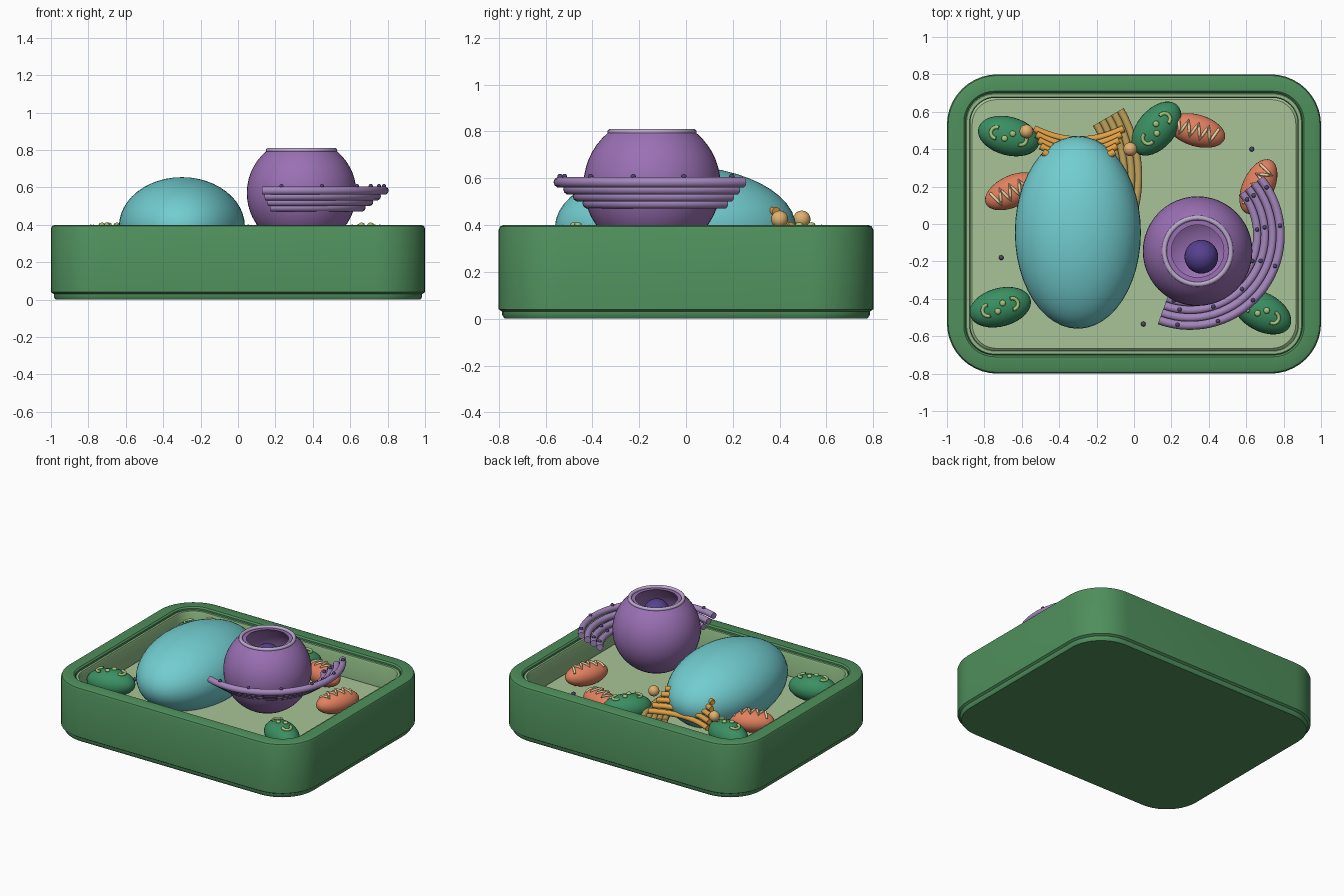
import bpy, bmesh, math
from math import sin, cos, pi, radians, sqrt

if "Cube" in bpy.data.objects:
    bpy.data.objects.remove(bpy.data.objects["Cube"])


def material(name, hexcol):
    lin = [((int(hexcol[i:i + 2], 16) / 255 + 0.055) / 1.055) ** 2.4 for i in (0, 2, 4)]
    m = bpy.data.materials.new(name)
    m.diffuse_color = (*lin, 1)
    m.use_nodes = True
    m.node_tree.nodes["Principled BSDF"].inputs["Base Color"].default_value = m.diffuse_color
    return m


WALL = material("wall_green", "4f8f5c")
MEMBRANE = material("membrane_green", "8fbb86")
CYTO = material("cytoplasm", "a9c497")
VAC = material("vacuole_blue", "72cdd0")
NUC = material("nucleus_purple", "9a70b4")
RIM = material("rim_lavender", "bba8cc")
NUCLEOLUS = material("nucleolus_violet", "56408f")
ROUGH = material("rough_er", "a486bd")
DOT = material("ribosome", "50466e")
TAN = material("smooth_er", "c2a45c")
GOLD = material("golgi_orange", "e0a044")
VES = material("vesicle", "e0b070")
LEAF = material("chloroplast_green", "3a8f62")
GRANA = material("grana", "a5c47a")
MITO = material("mito_orange", "e2805f")
CRISTAE = material("cristae", "ecd2a4")


def finish(ob, mat, angle=35):
    ob.data.materials.append(mat)
    bpy.ops.object.select_all(action='DESELECT')
    ob.select_set(True)
    bpy.context.view_layer.objects.active = ob
    if ob.type == 'CURVE':
        bpy.ops.object.convert(target='MESH')
        ob = bpy.context.view_layer.objects.active
    bpy.ops.object.shade_smooth_by_angle(angle=radians(angle))
    return ob


def mesh_object(name, bm, mat):
    bmesh.ops.recalc_face_normals(bm, faces=bm.faces[:])
    me = bpy.data.meshes.new(name)
    bm.to_mesh(me)
    bm.free()
    ob = bpy.data.objects.new(name, me)
    bpy.context.collection.objects.link(ob)
    return finish(ob, mat)


def rounded_loft(name, rings, mat, loop=False, n=10):
    """Skin rounded rectangles given as (half x, half y, radius, z)."""
    bm = bmesh.new()
    loops = []
    for hx, hy, r, z in rings:
        pts = []
        for k, (sx, sy) in enumerate(((1, 1), (-1, 1), (-1, -1), (1, -1))):
            for i in range(n + 1):
                a = (k + i / n) * pi / 2
                pts.append(bm.verts.new((sx * (hx - r) + r * cos(a), sy * (hy - r) + r * sin(a), z)))
        loops.append(pts)
    pairs = list(zip(loops, loops[1:]))
    if loop:
        pairs.append((loops[-1], loops[0]))
    else:
        bm.faces.new(loops[0])
        bm.faces.new(loops[-1])
    for a, b in pairs:
        for i in range(len(a)):
            j = (i + 1) % len(a)
            bm.faces.new((a[i], a[j], b[j], b[i]))
    return mesh_object(name, bm, mat)


def ball(name, loc, size, mat, rot=0, seg=32):
    bpy.ops.mesh.primitive_uv_sphere_add(segments=seg, ring_count=seg // 2, radius=1,
                                         location=loc, rotation=(0, 0, rot))
    ob = bpy.context.object
    ob.name = name
    ob.scale = size if isinstance(size, tuple) else (size,) * 3
    return finish(ob, mat, 60)


def tube(name, pts, r, mat, res=3):
    cu = bpy.data.curves.new(name, 'CURVE')
    cu.dimensions = '3D'
    cu.bevel_depth, cu.bevel_resolution, cu.use_fill_caps = r, res, True
    sp = cu.splines.new('POLY')
    sp.points.add(len(pts) - 1)
    for p, co in zip(sp.points, pts):
        p.co = (*co, 1)
    ob = bpy.data.objects.new(name, cu)
    bpy.context.collection.objects.link(ob)
    return finish(ob, mat, 50)


def arc(cx, cy, r, z, a0, a1, n=32):
    return [(cx + r * cos(radians(a0 + (a1 - a0) * i / n)),
             cy + r * sin(radians(a0 + (a1 - a0) * i / n)), z) for i in range(n + 1)]


# Tray: cell wall, membrane and cytoplasm floor
rounded_loft("cell_wall", [(.975, .775, .25, 0), (.985, .785, .26, .015), (.985, .785, .26, .03),
                           (1, .8, .27, .04), (1, .8, .27, .38), (.994, .794, .265, .394),
                           (.98, .78, .25, .4), (.91, .71, .165, .4), (.9, .7, .155, .39),
                           (.9, .7, .155, .15)], WALL)
rounded_loft("cell_membrane", [(.9, .7, .155, .17), (.9, .7, .155, .37), (.895, .695, .15, .38),
                               (.88, .68, .14, .38), (.875, .675, .135, .37), (.875, .675, .135, .17)],
             MEMBRANE, loop=True)
rounded_loft("cytoplasm", [(.875, .675, .135, .16), (.875, .675, .135, .21), (.865, .665, .13, .22)], CYTO)

# Central vacuole
ball("vacuole", (-.30, -.045, .39), (.337, .515, .265), VAC, seg=48)

# Nucleus: open shell turned from a profile, with rim and nucleolus
NX, NY, NZ = .34, -.145, .57
R_OUT, R_IN, TOP = .293, .265, .225
prof = []
for r, a, b in ((R_OUT, -pi / 2, math.asin(TOP / R_OUT)), (R_IN, math.asin(TOP / R_IN), -pi / 2)):
    prof += [(r * cos(a + (b - a) * i / 20), r * sin(a + (b - a) * i / 20)) for i in range(21)]
bm = bmesh.new()
vs = [bm.verts.new((NX + x, NY, NZ + z)) for x, z in prof]
es = [bm.edges.new(p) for p in zip(vs, vs[1:])]
bmesh.ops.spin(bm, geom=vs + es, cent=(NX, NY, NZ), axis=(0, 0, 1), angle=2 * pi, steps=48,
               use_merge=False)
bmesh.ops.remove_doubles(bm, verts=bm.verts[:], dist=1e-4)
mesh_object("nucleus", bm, NUC)
bpy.ops.mesh.primitive_torus_add(location=(NX, NY, NZ + TOP + .003), major_radius=.178,
                                 minor_radius=.013, major_segments=48, minor_segments=10)
bpy.context.object.name = "nucleus_rim"
finish(bpy.context.object, RIM, 60)
ball("nucleolus", (.36, -.175, .68), .09, NUCLEOLUS)

# Rough reticulum: stepped arcs with ribosomes on top
for k in range(4):
    r, z = .36 + .041 * k, .493 + .03 * k
    tube(f"rough_er_{k}", arc(.30, -.06, r, z, -110, 39), .023, ROUGH)
    if k != 2:
        for i in range(6):
            x, y, _ = arc(.30, -.06, r, z, -104 + 6 * (k % 2), 32, 5)[i]
            ball("er_ribosome", (x, y, z + .024), .012, DOT, seg=10)

# Smooth reticulum beside the vacuole
for k in range(5):
    tube(f"smooth_er_{k}", arc(-.695, .25, .57 + .037 * k, .30, -14, 30), .021, TAN)

# Golgi: stacked sagging ribbons with vesicles
for k in range(5):
    half, y0, z = .24 - .012 * k, .51 - .031 * k, .33 + .032 * k
    pts = [(-.295 + half * t / 10, y0 - .06 * (1 - (t / 10) ** 2), z) for t in range(-10, 11)]
    tube(f"golgi_{k}", pts, .019, GOLD)
for x, y in ((-.575, .495), (-.02, .4)):
    ball("vesicle", (x, y, .425), .037, VES, seg=20)


def placer(cx, cy, cz, ang, size, lift):
    """Map flat local points onto the top of a turned ellipsoid."""
    def put(u, v):
        h = size[2] * sqrt(max(0, 1 - (u / size[0]) ** 2 - (v / size[1]) ** 2))
        return (cx + u * cos(ang) - v * sin(ang), cy + u * sin(ang) + v * cos(ang), cz + h + lift)
    return put


# Chloroplasts with grana
for x, y, deg in ((-.67, .47, -15), (.12, .51, 50), (-.715, -.445, 15), (.685, -.47, -28)):
    size, a = (.168, .103, .09), radians(deg)
    ball("chloroplast", (x, y, .31), size, LEAF, a)
    put = placer(x, y, .31, a, size, .003)
    for s in (-1, 1):
        ring = arc(s * .068, 0, .03, 0, 90 - 90 * s - 100, 90 - 90 * s + 100, 12)
        tube("grana_crescent", [put(u, v) for u, v, _ in ring], .010, GRANA, 2)
        ball("grana_dot", put(s * .018, s * .018), (.017, .017, .011), GRANA, seg=12)

# Mitochondria with zigzag cristae
for x, y, deg in ((.335, .5, -16), (.665, .2, 65), (-.65, .175, 25)):
    size, a = (.157, .085, .077), radians(deg)
    ball("mitochondrion", (x, y, .29), size, MITO, a)
    put = placer(x, y, .29, a, size, .003)
    pts = []
    for i in range(9):
        for f in (0, .33, .67):
            t = i + f
            if t <= 8:
                pts.append(put(-.112 + .028 * t, .04 * (-1) ** i * (1 - 2 * f)))
    tube("cristae", pts, .008, CRISTAE, 2)

# Free ribosomes
for x, y in ((.63, .4), (-.71, -.18), (.05, -.535)):
    ball("free_ribosome", (x, y, .23), .014, DOT, seg=10)
